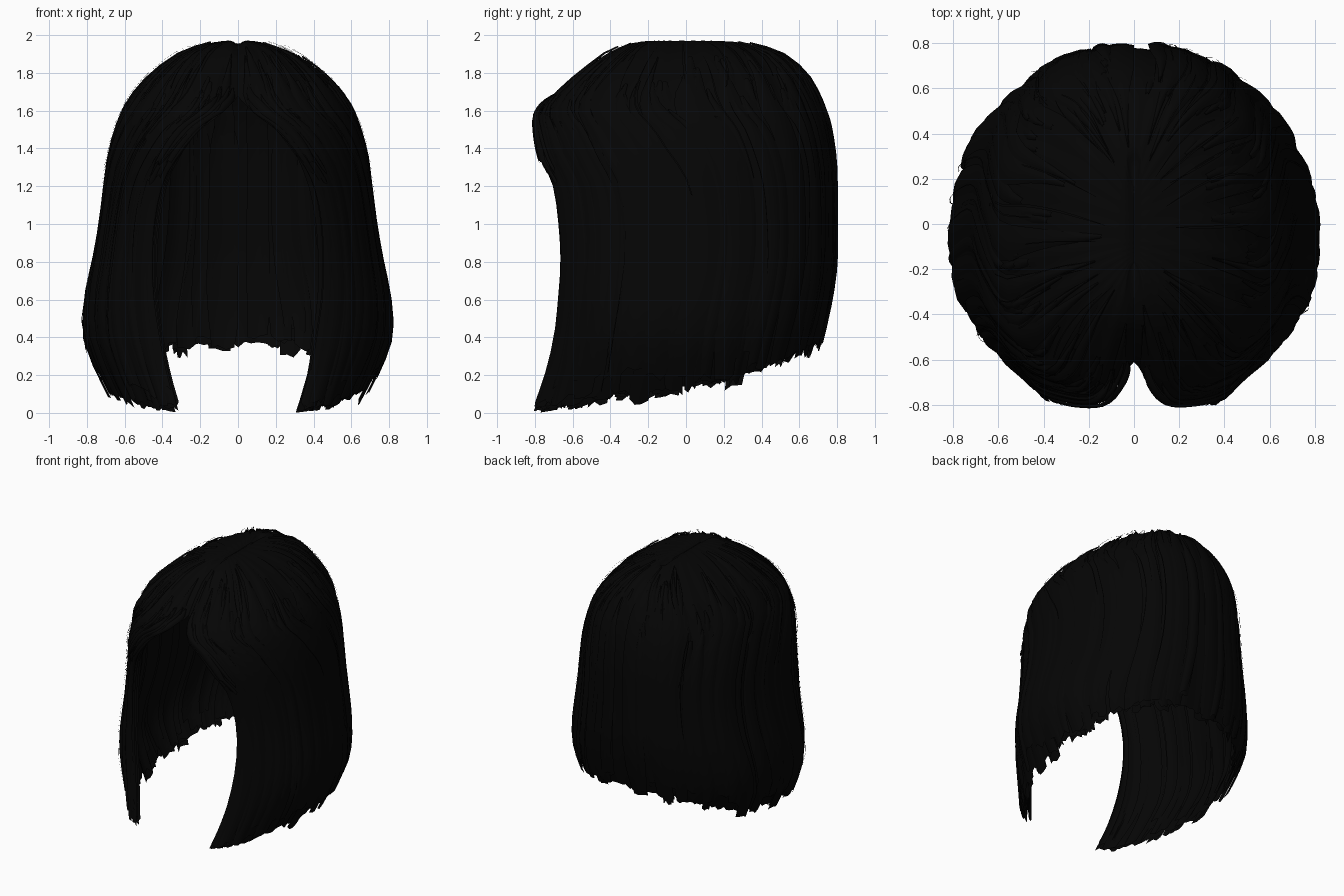
import bpy, math, random
from mathutils import Vector

if "Cube" in bpy.data.objects:
    bpy.data.objects.remove(bpy.data.objects["Cube"])

random.seed(4)
black = bpy.data.materials.new("soft black hair")
black.diffuse_color = (0.0015, 0.0015, 0.0015, 1)
black.use_nodes = True
black.node_tree.nodes["Principled BSDF"].inputs["Base Color"].default_value = black.diffuse_color

# Head outline from crown to tips: z, half width, front reach, back reach, face opening half width
ROWS = [Vector(r) for r in (
    (1.985, 0.00, 0.17, 0.16, 0.0), (1.98, 0.10, 0.25, 0.27, 0.0),
    (1.955, 0.21, 0.35, 0.40, 0.0),
    (1.90, 0.34, 0.46, 0.54, 0.0), (1.80, 0.47, 0.60, 0.65, 0.0),
    (1.70, 0.56, 0.71, 0.71, 0.0), (1.60, 0.62, 0.79, 0.75, 0.07),
    (1.50, 0.655, 0.80, 0.775, 0.21), (1.35, 0.69, 0.775, 0.795, 0.33),
    (1.20, 0.71, 0.71, 0.80, 0.41), (1.00, 0.735, 0.68, 0.80, 0.45),
    (0.80, 0.77, 0.67, 0.80, 0.46), (0.60, 0.81, 0.685, 0.775, 0.45),
    (0.40, 0.815, 0.71, 0.73, 0.42), (0.20, 0.74, 0.76, 0.67, 0.38),
    (0.01, 0.64, 0.83, 0.62, 0.33))]
HEM = [(0, .01), (.08, .015), (.3, .09), (.5, .14), (.7, .24), (.85, .33), (1.01, .34)]
P, YC, LAST = 0.9, -0.07, len(ROWS) - 1


def row_at(f):
    """Smooth interpolation between outline rows."""
    f = min(max(f, 0), LAST - 1e-6)
    i = int(f)
    t = f - i
    p0, p1, p2, p3 = (ROWS[min(max(i + k, 0), LAST)] for k in (-1, 0, 1, 2))
    return 0.5 * (2 * p1 + (p2 - p0) * t + (2 * p0 - 5 * p1 + 4 * p2 - p3) * t * t
                  + (3 * p1 - p0 - 3 * p2 + p3) * t ** 3)


def hem_row(a):
    """Row index at which the cut line lies for position a (0 face edge, 1 back)."""
    a = min(max(a, 0), 1)
    for (a0, z0), (a1, z1) in zip(HEM, HEM[1:]):
        if a <= a1:
            z = z0 + (z1 - z0) * (a - a0) / (a1 - a0)
            break
    for i in range(LAST, 2, -1):
        if ROWS[i - 1][0] >= z >= ROWS[i][0]:
            return i - (z - ROWS[i][0]) / (ROWS[i - 1][0] - ROWS[i][0])
    return LAST


def surf(a, t):
    """Point on the right half of the hair; t runs from parting to hem."""
    a = min(max(a, 0), 1)
    z, w, yf, yb, edge = row_at(t * hem_row(a))
    w = max(w, 0.0)
    th0 = math.asin(min(1, max(edge, 0) / max(w, .01)) ** (1 / P))
    th = th0 + (math.pi - th0) * a
    x = w * max(math.sin(th), 0) ** P
    c = math.cos(th)
    if c > 0:
        y = YC - (yf + YC) * (c / math.cos(th0)) ** P
    else:
        y = YC + (yb - YC) * (-c) ** P
    # Centre parting: a notch at the brow and a fine groove over the crown
    y += 0.09 * math.exp(-(x / .09) ** 2) * min(1, max(0, (-y - .45) / .3))
    if y < .3:
        z -= 0.025 * math.exp(-(x / .02) ** 2)
    return Vector((x, y, max(z, 0)))


def normal(a, t):
    a, t = min(max(a, .01), .99), min(max(t, .03), .99)
    n = (surf(a + .008, t) - surf(a - .008, t)).cross(surf(a, t + .008) - surf(a, t - .008))
    if n.dot(surf(a, t) - Vector((0, 0, .9))) < 0:
        n = -n
    return n.normalized()


def add_grid(verts, faces, pts):
    base, cols = len(verts), len(pts[0])
    for r in pts:
        verts.extend(r)
    for j in range(len(pts) - 1):
        for i in range(cols - 1):
            k = base + j * cols + i
            faces.append((k, k + 1, k + cols + 1, k + cols))


def make(name, verts, faces):
    me = bpy.data.meshes.new(name)
    me.from_pydata(verts, [], faces)
    me.materials.append(black)
    me.shade_smooth()
    ob = bpy.data.objects.new(name, me)
    bpy.context.collection.objects.link(ob)


def flip(p, side):
    return Vector((p.x * side, p.y, p.z))


# Base cap: one shell per side with a ragged hem and soft strand waves
verts, faces = [], []
for side in (1, -1):
    cols, rows = 80, 46
    rag = [1 - random.random() * .012 for _ in range(cols + 1)]
    pts = []
    for j in range(rows + 1):
        r = []
        for i in range(cols + 1):
            a, t = i / cols, j / rows * rag[i]
            wave = .004 * math.sin(a * 95 + 2 * math.sin(t * 4)) * min(1, t * 3) * (i < cols)
            p = surf(a, t) + normal(a, t) * (wave - .012 - .012 * min(1, t * 3))
            if j == 0 or i == cols or (i == 0 and t * LAST < 5):
                p.x = 0
            r.append(flip(p, side))
        pts.append(r)
    add_grid(verts, faces, pts)
make("hair_cap", verts, faces)


def locks(name, count, a_rng, start, end, width, offs, steps=18, cols=3):
    """Layered tapering strands that follow the cap."""
    verts, faces = [], []
    for n in range(count):
        side = 1 if n % 2 else -1
        a0 = random.uniform(*a_rng)
        t0, t1 = random.uniform(*start), random.uniform(*end)
        w, off = random.uniform(*width), random.uniform(*offs)
        drift, lift = random.uniform(-.025, .025), random.uniform(0, .006)
        cut = [random.uniform(-.008, .008) for _ in range(cols + 1)]
        pts = []
        for j in range(steps + 1):
            s = j / steps
            taper = min(1, .15 + s * 3) * (1 - .25 * max(0, s - .8) / .2)
            r = []
            for i in range(cols + 1):
                q = i / cols - .5
                a = min(max(a0 + drift * math.sin(s * 3) + q * w * taper, 0), 1)
                t = t0 + (t1 + cut[i] - t0) * s
                arch = .010 * (1 - 4 * q * q) + lift * s
                p = surf(a, t) + normal(a, t) * (off * min(1, s * 4) - .014 + arch)
                p.z = max(p.z, 0)
                r.append(flip(p, side))
            pts.append(r)
        add_grid(verts, faces, pts)
    make(name, verts, faces)


locks("outer_locks", 90, (.02, .98), (.1, .42), (.95, 1.01), (.03, .08), (-.012, .010))
locks("inner_locks", 100, (.03, .97), (.2, .5), (.95, 1.01), (.05, .09), (-.06, -.02))
locks("face_framing_locks", 36, (.01, .12), (.3, .47), (.96, 1.0), (.03, .06), (-.055, .006))
locks("short_fringe_wisps", 12, (.0, .06), (.3, .36), (.54, .61), (.012, .03), (.01, .03))
locks("flyaway_strands", 50, (.05, .95), (.1, .5), (.6, 1.0), (.002, .004), (.008, .022), 14, 1)
locks("crown_flyaways", 24, (.1, .9), (.06, .15), (.25, .42), (.003, .006), (.01, .025), 10, 1)
